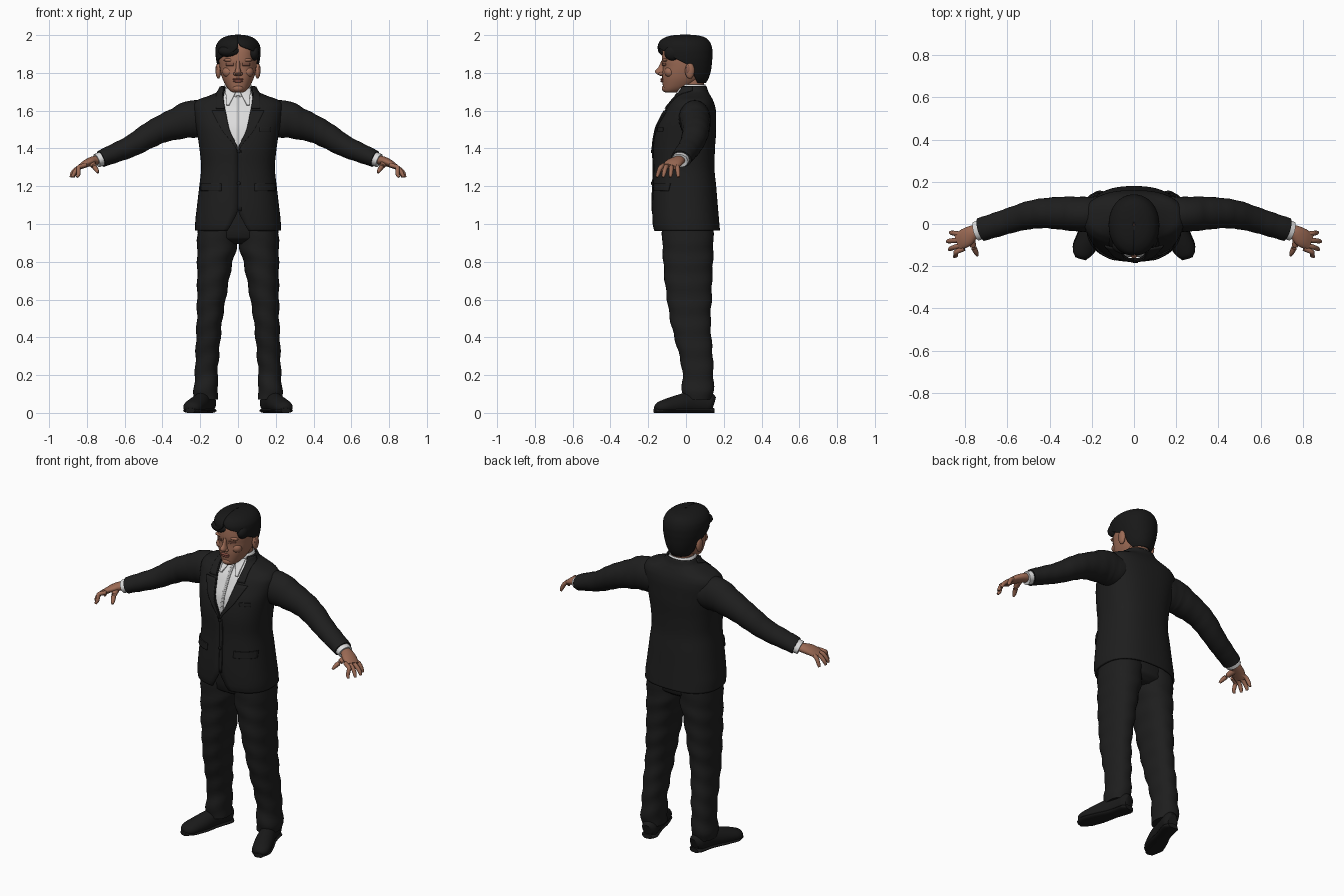
import bpy, bmesh, math
from mathutils import Vector

if "Cube" in bpy.data.objects:
    bpy.data.objects.remove(bpy.data.objects["Cube"], do_unlink=True)


def material(name, r, g, b):
    m = bpy.data.materials.new(name)
    m.use_nodes = True
    m.diffuse_color = (r, g, b, 1)
    bsdf = m.node_tree.nodes["Principled BSDF"]
    bsdf.inputs["Base Color"].default_value = (r, g, b, 1)
    bsdf.inputs["Roughness"].default_value = 0.8
    return m


SUIT = material("charcoal suit", .013, .013, .013)
SHOE = material("black leather", .010, .010, .010)
HAIR = material("black hair", .009, .009, .009)
SKIN = material("warm skin", .33, .145, .09)
DARK_SKIN = material("shaded skin", .25, .105, .07)
LIP = material("lip", .27, .085, .06)
SHIRT = material("white shirt", .72, .72, .72)
SEAM = material("grey seam", .5, .5, .5)


def build(name, rows, mat, closed=True, caps=True, mirror=False, thick=0):
    """Skin a list of point rows into a smooth object."""
    bm = bmesh.new()
    vs = [[bm.verts.new(p) for p in row] for row in rows]
    n = len(rows[0])
    for lo, hi in zip(vs, vs[1:]):
        for i in range(n if closed else n - 1):
            j = (i + 1) % n
            bm.faces.new((lo[i], lo[j], hi[j], hi[i]))
    if closed and caps:
        bm.faces.new(vs[0])
        bm.faces.new(vs[-1])
    bmesh.ops.recalc_face_normals(bm, faces=bm.faces)
    me = bpy.data.meshes.new(name)
    bm.to_mesh(me)
    bm.free()
    me.materials.append(mat)
    ob = bpy.data.objects.new(name, me)
    bpy.context.collection.objects.link(ob)
    if thick:
        s = ob.modifiers.new("thickness", 'SOLIDIFY')
        s.thickness, s.offset = thick, 0
    if mirror:
        ob.modifiers.new("mirror", 'MIRROR').use_mirror_merge = False
    bpy.ops.object.select_all(action='DESELECT')
    ob.select_set(True)
    bpy.context.view_layer.objects.active = ob
    bpy.ops.object.shade_smooth_by_angle(angle=math.radians(50))
    return ob


def sample(prof, t):
    """Monotone cubic interpolation of a profile keyed on its first value."""
    i = max(k for k in range(len(prof) - 1) if k == 0 or prof[k][0] <= t + 1e-9)
    h = prof[i + 1][0] - prof[i][0]
    u = min(max((t - prof[i][0]) / h, 0), 1)
    out = []
    for c in range(1, len(prof[0])):
        def slope(k):
            if k < 0 or k > len(prof) - 2:
                return 0
            return (prof[k + 1][c] - prof[k][c]) / (prof[k + 1][0] - prof[k][0])

        def tangent(a, b):
            return 2 * a * b / (a + b) if a * b > 0 else 0
        d = slope(i)
        m0 = tangent(slope(i - 1), d) if i else d
        m1 = tangent(d, slope(i + 1)) if i < len(prof) - 2 else d
        p, q = prof[i][c], prof[i + 1][c]
        out.append(p * (1 + 2 * u) * (1 - u) ** 2 + q * u * u * (3 - 2 * u)
                   + h * (m0 * u * (1 - u) ** 2 - m1 * u * u * (1 - u)))
    return out


def levels(prof, per=4):
    ts = [a[0] + (b[0] - a[0]) * k / per for a, b in zip(prof, prof[1:]) for k in range(per)]
    return ts + [prof[-1][0]]


def signed_pow(v, p):
    return math.copysign(abs(v) ** p, v)


def ring_point(sec, z, a, p, off=0):
    cx, hw, yf, yb = sec[:4]
    return (cx + (hw + off) * signed_pow(math.sin(a), p),
            (yf + yb) / 2 - ((yb - yf) / 2 + off) * signed_pow(math.cos(a), p), z)


def loft(name, prof, mat, p=.9, n=40, gap=None, ripple=0, **kw):
    """Stack of rounded sections (z, cx, half width, front, back); gap opens the front."""
    rows = []
    for z in levels(prof):
        sec = sample(prof, z)
        g0, g1 = gap(sec, z) if gap else (0, 0)
        span = math.tau - g0 - g1
        rows.append([ring_point(sec, z, g0 + span * i / (n - 1 if gap else n), p,
                     ripple * math.sin(z * 55 + 2 * math.sin(math.tau * i / n))) for i in range(n)])
    return build(name, rows, mat, closed=not gap, **kw)


def angle_at(sec, x, p):
    return math.asin(min(max(x / sec[1], 0), 1) ** (1 / p))


def patch(name, prof, zs, x0, x1, mat, p, off, thick=.008, mirror=True):
    """Thin plate lying on a lofted surface, between two width rules."""
    rows = []
    for k in range(13):
        z = zs[0] + (zs[1] - zs[0]) * k / 12
        sec = sample(prof, z)
        a, b = angle_at(sec, x0(z), p), angle_at(sec, x1(z), p)
        rows.append([ring_point(sec, z, a + (b - a) * i / 8, p, off) for i in range(9)])
    return build(name, rows, mat, closed=False, mirror=mirror, thick=thick)


def tube(name, pts, mat, n=20, wrinkle=0, floor=None, per=4, **kw):
    """Tube through points (x, y, z, side radius, upright radius)."""
    keyed = [(i, *q) for i, q in enumerate(pts)]
    qs = [sample(keyed, t) for t in levels(keyed, per)]
    rows = []
    for k, q in enumerate(qs):
        c = Vector(q[:3])
        t = (Vector(qs[min(k + 1, len(qs) - 1)][:3]) - Vector(qs[max(k - 1, 0)][:3])).normalized()
        ref = Vector((1, 0, 0)) if abs(t.y) > .8 else Vector((0, 1, 0))
        side = (ref - t * ref.dot(t)).normalized()
        up = t.cross(side)
        row = []
        for i in range(n):
            a = math.tau * i / n
            w = 1 + wrinkle * math.sin(k * 1.9 + 2 * math.sin(a))
            v = c + side * q[3] * w * math.cos(a) + up * q[4] * w * math.sin(a)
            if floor is not None:
                v.z = max(v.z, floor)
            row.append(v)
        rows.append(row)
    return build(name, rows, mat, mirror=True, **kw)


def ball(name, loc, scale, mat, mirror=False):
    rows = []
    for k in range(1, 12):
        f = math.pi * k / 12
        rows.append([(loc[0] + scale[0] * math.sin(f) * math.cos(math.tau * i / 16),
                      loc[1] + scale[1] * math.sin(f) * math.sin(math.tau * i / 16),
                      loc[2] - scale[2] * math.cos(f)) for i in range(16)])
    return build(name, rows, mat, mirror=mirror)


# Jacket: last value is the half width of the front opening
P = .8
torso = [(.965, 0, .222, -.165, .175, .055), (1.0, 0, .222, -.172, .172, .035),
         (1.08, 0, .214, -.174, .165, .001), (1.2, 0, .2, -.17, .155, .001),
         (1.3, 0, .19, -.167, .146, .001), (1.39, 0, .198, -.17, .148, .001),
         (1.5, 0, .215, -.156, .155, .045), (1.58, 0, .23, -.12, .155, .062),
         (1.62, 0, .233, -.098, .15, .07), (1.65, 0, .215, -.075, .14, .075),
         (1.675, 0, .15, -.058, .127, .077), (1.7, 0, .1, -.045, .113, .074),
         (1.728, 0, .084, -.035, .104, .07)]
loft("jacket", torso, SUIT, P, 56, gap=lambda s, z: [angle_at(s, s[4], P)] * 2, thick=.01)


def edge(z):
    return sample(torso, z)[4]


patch("lapel", torso, (1.39, 1.6), edge, lambda z: edge(z) + .005 + (z - 1.39) * .3, SUIT, P, .008)
patch("jacket_collar", torso, (1.61, 1.725), edge, lambda z: edge(z) + .045 - (z - 1.61) * .2, SUIT, P, .008)
patch("pocket_flap", torso, (1.175, 1.215), lambda z: .085, lambda z: .188, SUIT, P, .007)
patch("breast_pocket", torso, (1.49, 1.51), lambda z: .11, lambda z: .165, SUIT, P, .006, mirror=False)
patch("front_overlap", torso, (1.07, 1.39), lambda z: 0, lambda z: .018, SUIT, P, .006, mirror=False)
for z in (1.385, 1.215):
    ball("jacket_button", (.004, sample(torso, z)[2] - .011, z), (.01, .005, .01), SHOE)

# Shirt under the jacket
shirt = [(s[0], 0, s[2] - .012, s[3] + .012, s[4] - .012) for s in torso if s[0] > 1.25]
loft("shirt", shirt, SHIRT, P)
patch("shirt_placket", shirt, (1.4, 1.68), lambda z: 0, lambda z: .009, SEAM, P, .003, thick=.004)
patch("shirt_collar", shirt, (1.63, 1.718), lambda z: (1.718 - z) * .5, lambda z: .058, SHIRT, P, .012)
loft("collar_band", [(1.67, 0, .074, -.045, .102), (1.738, 0, .069, -.036, .1)], SHIRT, caps=False, thick=.006)

# Sleeves, cuffs and hands
tube("sleeve", [(.16, .05, 1.555, .08, .09), (.24, .046, 1.555, .083, .1), (.32, .05, 1.532, .08, .085),
                (.41, .052, 1.5, .072, .072), (.48, .045, 1.463, .068, .066), (.57, .022, 1.41, .061, .057),
                (.65, -.003, 1.376, .058, .051), (.725, -.026, 1.345, .056, .045)], SUIT, 28, .018)
tube("shirt_cuff", [(.7, -.019, 1.355, .047, .038), (.748, -.034, 1.335, .046, .037)], SHIRT)
tube("palm", [(.73, -.03, 1.342, .028, .022), (.765, -.042, 1.335, .036, .024),
              (.80, -.066, 1.322, .045, .021), (.835, -.084, 1.303, .042, .014)], SKIN)
for i, (tx, ty) in enumerate(((.853, -.155), (.877, -.122), (.886, -.083), (.872, -.04))):
    ry = -.116 + i * .022
    tube("finger", [(.805, ry, 1.313, .012, .012), (.845, (ry + ty) / 2, 1.298, .012, .012),
                    (tx - .009, ty + (ry - ty) * .2, 1.268, .011, .011),
                    (tx - .001, ty, 1.248, .007, .007)], SKIN, 10)
tube("thumb", [(.775, -.06, 1.325, .02, .018), (.762, -.105, 1.305, .015, .014),
               (.748, -.135, 1.285, .012, .011), (.742, -.15, 1.272, .006, .006)], SKIN, 10)

# Trousers
leg = [(.07, .17, .062, -.015, .138), (.12, .17, .065, -.022, .147), (.2, .168, .06, -.018, .145),
       (.3, .163, .062, -.035, .142), (.4, .157, .065, -.062, .134), (.5, .15, .068, -.085, .13),
       (.6, .141, .076, -.1, .136), (.7, .132, .084, -.113, .138), (.8, .122, .094, -.12, .143),
       (.88, .112, .105, -.125, .145), (1.02, .108, .106, -.128, .145)]
loft("trouser_leg", leg, SUIT, .88, 32, ripple=.003, mirror=True)
loft("trouser_seat", [(.895, 0, .1, -.07, .1), (.93, 0, .19, -.12, .14), (1.1, 0, .2, -.135, .145)], SUIT)

# Shoes
tube("shoe", [(.157, .145, .045, .028, .04), (.16, .12, .052, .045, .055), (.182, .04, .055, .044, .058),
              (.212, -.05, .042, .052, .05), (.236, -.11, .032, .052, .04),
              (.248, -.145, .026, .042, .03), (.253, -.163, .022, .02, .015)], SHOE, 28, floor=0)
tube("shoe_sole", [(.157, .148, .012, .03, .014), (.16, .12, .012, .048, .014), (.182, .04, .012, .044, .014),
                   (.212, -.05, .012, .055, .014), (.236, -.11, .012, .056, .014),
                   (.253, -.165, .012, .026, .014)], SHOE, 20, floor=0)

# Neck and head
loft("neck", [(1.64, 0, .075, -.04, .1), (1.72, 0, .062, -.03, .095), (1.82, 0, .06, -.03, .1)], SKIN)
head = [(1.695, 0, .025, -.108, -.05), (1.705, 0, .043, -.119, -.01), (1.735, 0, .066, -.123, .045),
        (1.78, 0, .086, -.126, .085), (1.83, 0, .097, -.123, .1), (1.865, 0, .1, -.128, .11),
        (1.92, 0, .1, -.123, .115), (1.96, 0, .082, -.095, .09), (1.98, 0, .04, -.05, .05)]
loft("head", head, SKIN, .9)
loft("nose", [(1.784, 0, .012, -.135, -.1), (1.793, 0, .02, -.153, -.1), (1.806, 0, .017, -.165, -.1),
              (1.83, 0, .011, -.146, -.1), (1.865, 0, .01, -.13, -.1)], SKIN, n=16)
ball("nostril_wing", (.015, -.132, 1.795), (.01, .014, .009), SKIN, True)
ball("cheek", (.05, -.085, 1.805), (.032, .03, .03), SKIN, True)
ball("brow_ridge", (.042, -.108, 1.868), (.034, .016, .01), SKIN, True)
ball("chin", (0, -.108, 1.718), (.03, .02, .02), SKIN)
patch("eye", head, (1.838, 1.852), lambda z: .024, lambda z: .06, DARK_SKIN, .9, .002, .004)
ball("upper_lip", (0, -.126, 1.766), (.03, .01, .006), LIP)
ball("lower_lip", (0, -.125, 1.756), (.026, .01, .007), LIP)
ball("ear", (.104, .02, 1.812), (.015, .025, .043), SKIN, True)
ball("ear_hollow", (.113, .012, 1.818), (.007, .012, .022), DARK_SKIN, True)

# Hair: last two values are the opening angles on the left and right
hair = [(1.75, 0, .068, -.11, .102, 125, 125), (1.78, 0, .086, -.12, .118, 112, 112),
        (1.83, 0, .102, -.13, .13, 104, 104), (1.86, 0, .109, -.135, .133, 82, 80),
        (1.885, 0, .113, -.14, .135, 62, 46), (1.915, 0, .115, -.145, .135, 42, 10),
        (1.94, 0, .112, -.145, .131, 8, 0), (1.965, 0, .099, -.135, .12, 0, 0),
        (1.985, 0, .072, -.105, .095, 0, 0), (1.995, 0, .035, -.06, .05, 0, 0), (1.998, 0, .004, -.01, .004, 0, 0)]
loft("hair", hair, HAIR, .95, 56, gap=lambda s, z: [math.radians(max(g, 0)) for g in s[4:6]], thick=.01)
ball("hair_fringe", (-.045, -.1, 1.915), (.06, .042, .032), HAIR)
ball("hair_side_lock", (.085, -.07, 1.905), (.028, .045, .04), HAIR)
